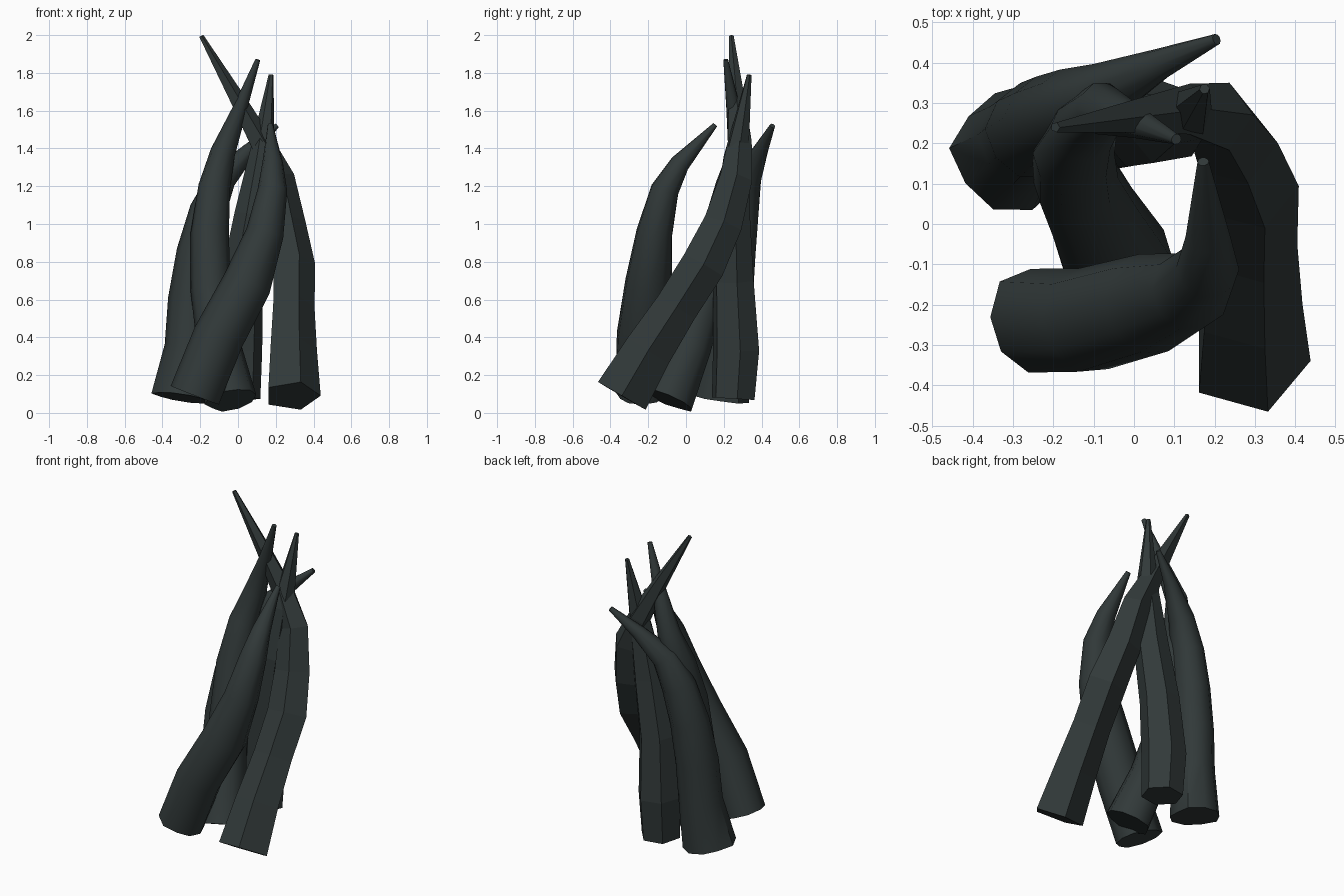
import bpy, bmesh, math, random
from mathutils import Vector

if "Cube" in bpy.data.objects:
    bpy.data.objects.remove(bpy.data.objects["Cube"])

random.seed(4)
wood = bpy.data.materials.new("charred wood")
wood.diffuse_color = (0.031, 0.041, 0.041, 1)
wood.use_nodes = True
wood.node_tree.nodes["Principled BSDF"].inputs["Base Color"].default_value = wood.diffuse_color


def log(name, path, sides, turn=0.0, rough=0.0, smooth=False):
    """Tapered log: rings of given radius swept along a path of (x, y, z, radius)."""
    pts = [Vector(p[:3]) for p in path]
    lobes = [1 + random.uniform(-rough, rough) for _ in range(sides)]
    bm = bmesh.new()
    rings = []
    for i, p in enumerate(pts):
        a, b = pts[max(i - 1, 0)], pts[min(i + 1, len(pts) - 1)]
        t = (b - a).normalized()
        u = (Vector((1, 0, 0)) - t * t.x).normalized()
        v = t.cross(u)
        ring = []
        for k in range(sides):
            ang = turn + 2 * math.pi * k / sides
            r = path[i][3] * (1 + (lobes[k] - 1) * (1.6 if i == 0 else 0.7))
            ring.append(bm.verts.new(p + (u * math.cos(ang) + v * math.sin(ang)) * r))
        rings.append(ring)
    for lo, hi in zip(rings, rings[1:]):
        for k in range(sides):
            n = (k + 1) % sides
            bm.faces.new((lo[k], lo[n], hi[n], hi[k]))
    bm.faces.new(rings[0][::-1])
    bm.faces.new(rings[-1])
    bmesh.ops.recalc_face_normals(bm, faces=bm.faces)
    me = bpy.data.meshes.new(name)
    bm.to_mesh(me)
    bm.free()
    me.materials.append(wood)
    ob = bpy.data.objects.new(name, me)
    bpy.context.collection.objects.link(ob)
    if smooth:
        bpy.ops.object.select_all(action='DESELECT')
        ob.select_set(True)
        bpy.context.view_layer.objects.active = ob
        bpy.ops.object.shade_smooth_by_angle(angle=math.radians(50))


# Angular split logs
log("right_log", [(.285, -.34, .09, .153), (.283, -.2, .33, .135), (.285, -.05, .56, .12),
                  (.287, .09, .78, .122), (.25, .195, 1.0, .108), (.21, .265, 1.24, .09),
                  (.12, .285, 1.43, .066), (0, .27, 1.65, .045), (-.195, .24, 1.995, .013)], 5)
log("back_log", [(0, .25, .075, .12), (0, .265, .33, .13), (.02, .25, .7, .115),
                 (.08, .245, 1.05, .1), (.125, .265, 1.35, .07), (.175, .335, 1.79, .013)],
    6, turn=math.radians(10))

# Rounded logs with uneven flared butts
log("front_log", [(-.22, -.23, .09, .135), (-.10, -.235, .4, .135), (.05, -.195, .68, .13),
                  (.145, -.165, .95, .1), (.185, -.11, 1.18, .078), (.185, -.03, 1.32, .055),
                  (.172, .155, 1.525, .014)], 10, rough=.08, smooth=True)
log("middle_log", [(-.04, -.10, .07, .135), (-.10, .02, .35, .115), (-.145, .11, .65, .105),
                   (-.15, .175, .95, .1), (-.125, .235, 1.2, .083), (-.08, .285, 1.38, .065),
                   (.01, .25, 1.61, .038), (.105, .21, 1.87, .013)], 10, rough=.08, smooth=True)
log("left_log", [(-.30, .185, .08, .145), (-.26, .22, .35, .123), (-.245, .235, .6, .12),
                 (-.21, .26, .85, .11), (-.155, .29, 1.07, .097), (-.08, .325, 1.24, .075),
                 (.06, .395, 1.39, .04), (.205, .458, 1.52, .014)], 10, rough=.08, smooth=True)
